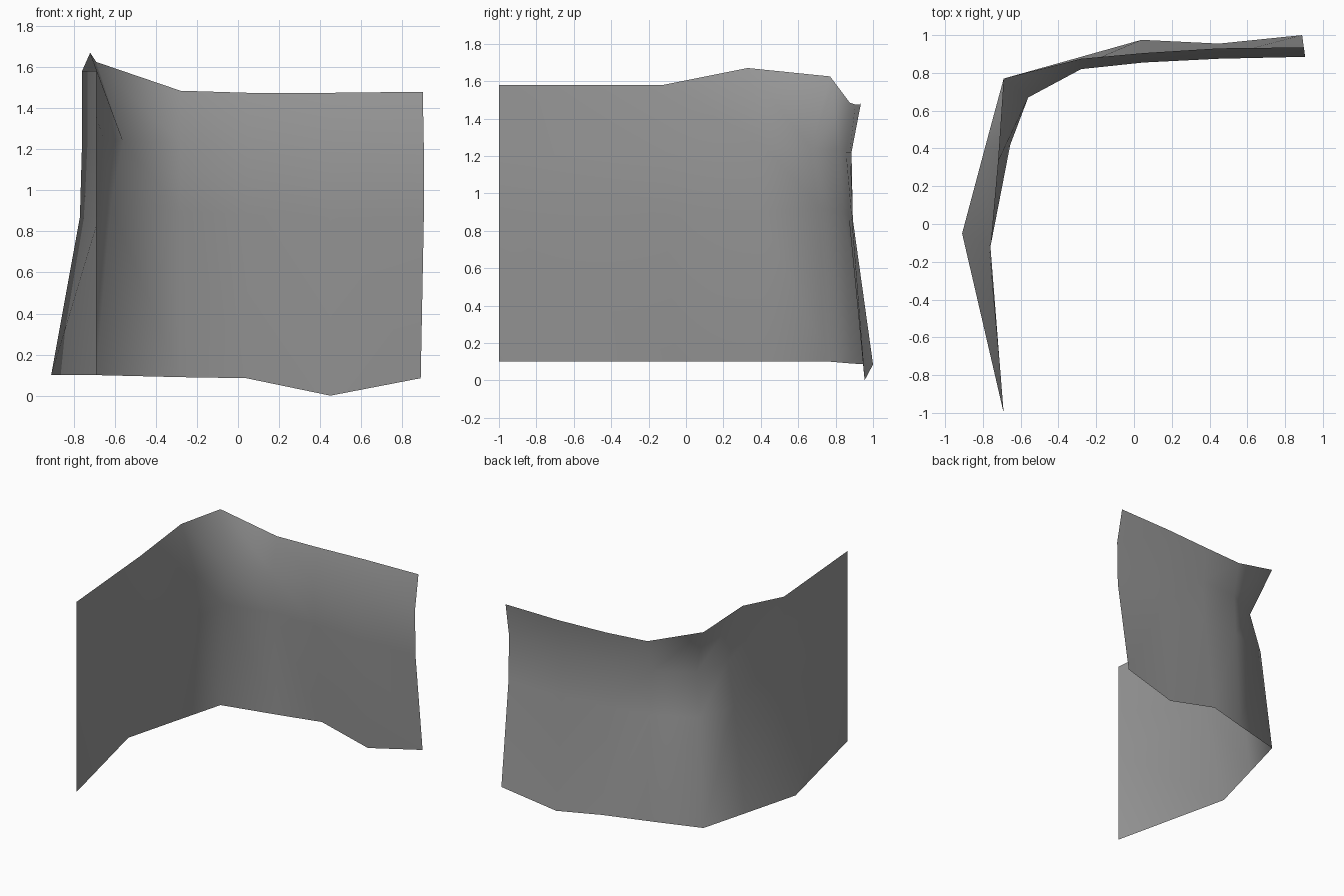
import bpy
import bmesh

default_cube = bpy.data.objects.get("Cube")
if default_cube:
    bpy.data.objects.remove(default_cube, do_unlink=True)


def make_material(name, colour):
    """Plain flat material, same colour in viewport and render."""
    material = bpy.data.materials.new(name)
    material.use_nodes = True
    material.diffuse_color = colour
    shader = material.node_tree.nodes["Principled BSDF"]
    shader.inputs["Base Color"].default_value = colour
    return material


def loft_sheet(name, paths, material):
    """Bridge a stack of paths, bottom to top, into one open smooth sheet."""
    mesh = bpy.data.meshes.new(name)
    bm = bmesh.new()
    rows = [[bm.verts.new(point) for point in path] for path in paths]
    for lower, upper in zip(rows, rows[1:]):
        for i in range(len(lower) - 1):
            bm.faces.new((lower[i], lower[i + 1], upper[i]))
            bm.faces.new((lower[i + 1], upper[i + 1], upper[i]))
    for face in bm.faces:
        face.smooth = True
    bm.to_mesh(mesh)
    bm.free()
    mesh.materials.append(material)
    sheet = bpy.data.objects.new(name, mesh)
    bpy.context.scene.collection.objects.link(sheet)
    return sheet


# Each path runs from the front of the side wing, round the corner,
# to the far end of the back wing.
bottom_edge = [
    (-.69, -1, .1), (-.91, -.05, .1), (-.79, .4, .1), (-.69, .77, .1),
    (-.28, .885, .09), (.04, .975, .085), (.45, .955, 0), (.89, 1, .085),
]
waist_line = [
    (-.69, -1, .83), (-.77, -.11, .87), (-.69, .39, .9), (-.62, .72, .92),
    (-.28, .84, .9), (.05, .87, .88), (.45, .885, .87), (.905, .892, .86),
]
# Tightest line, where the sheet is pushed inwards below the rim
pinch_line = [
    (-.69, -1, 1.2), (-.76, -.12, 1.22), (-.655, .42, 1.25), (-.56, .67, 1.24),
    (-.28, .82, 1.23), (.05, .855, 1.22), (.45, .875, 1.22), (.905, .885, 1.22),
]
# Rim flares back outwards and peaks beside the corner
top_rim = [
    (-.69, -1, 1.58), (-.76, -.12, 1.58), (-.72, .33, 1.67), (-.69, .77, 1.625),
    (-.28, .875, 1.485), (.05, .905, 1.475), (.45, .93, 1.475), (.9, .935, 1.48),
]

grey = make_material("matte grey", (.32, .32, .32, 1))
loft_sheet("curved_panel", [bottom_edge, waist_line, pinch_line, top_rim], grey)
